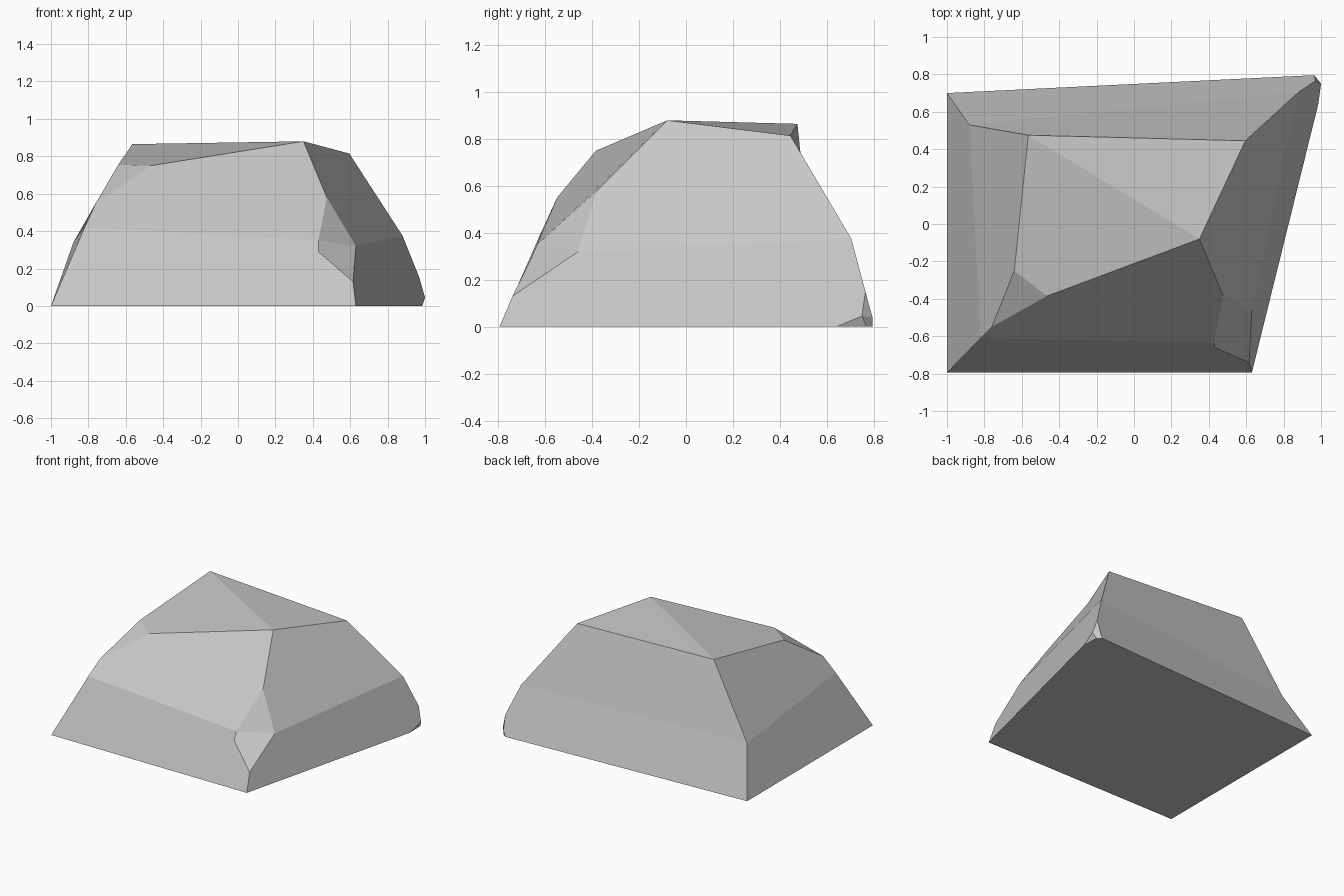
import bpy
import bmesh

default_cube = bpy.data.objects.get("Cube")
if default_cube:
    bpy.data.objects.remove(default_cube, do_unlink=True)


def make_material(name, colour):
    material = bpy.data.materials.new(name)
    material.use_nodes = True
    material.diffuse_color = colour
    shader = material.node_tree.nodes["Principled BSDF"]
    shader.inputs["Base Color"].default_value = colour
    shader.inputs["Roughness"].default_value = 0.9
    return material


def make_faceted(name, corners, facets, material):
    """Build a closed flat-sided solid; each facet lists its corner letters."""
    bm = bmesh.new()
    verts = {letter: bm.verts.new(point) for letter, point in corners.items()}
    for outline in facets.values():
        bm.faces.new([verts[letter] for letter in outline])
    bmesh.ops.recalc_face_normals(bm, faces=bm.faces[:])
    mesh = bpy.data.meshes.new(name)
    bm.to_mesh(mesh)
    bm.free()
    mesh.materials.append(material)
    solid = bpy.data.objects.new(name, mesh)
    bpy.context.collection.objects.link(solid)
    return solid


# Flat footprint, skewed towards the back left
footprint = {"A": (-1, -0.795, 0), "B": (0.63, -0.795, 0),
             "c": (0.985, 0.64, 0), "d": (0.98, 0.77, 0),
             "e": (0.95, 0.795, 0), "D": (-1, 0.7, 0)}

# Worn tip of the back left corner
back_tip = {"f": (0.97, 0.765, 0.15), "g": (1, 0.75, 0.045),
            "h": (0.965, 0.795, 0.04)}

# Chipped front left corner
front_chip = {"j": (0.615, -0.74, 0.13), "k": (0.43, -0.66, 0.29),
              "l": (0.43, -0.635, 0.35), "m": (0.63, -0.46, 0.32),
              "n": (0.475, -0.38, 0.58)}

# Shoulders where the sides bend inwards
shoulders = {"E": (-0.82, -0.61, 0.42), "W": (-0.76, -0.55, 0.55),
             "T": (-0.88, 0.53, 0.34), "S": (0.88, 0.705, 0.375)}

# Sloping crown with one high peak
crown = {"U": (-0.64, -0.25, 0.755), "V": (-0.465, -0.385, 0.75),
         "Q": (-0.565, 0.475, 0.865), "R": (0.595, 0.445, 0.815),
         "P": (0.35, -0.08, 0.88)}

facets = {
    "underside": "ADedcB",
    "front lower": "ABjklE",
    "front upper": "ElnPVW",
    "chip upper": "lmn",
    "chip lower": "kjml",
    "left lower": "BcgfSmj",
    "left upper": "mSRPn",
    "back lower": "DehfST",
    "back upper": "TSRQ",
    "right lower": "AETD",
    "right upper": "EWUQT",
    "crown chip": "WVU",
    "crown right": "UVPQ",
    "crown back": "QPR",
    "tip front": "cdg",
    "tip side": "gdeh",
    "tip upper": "fgh",
}

stone_grey = make_material("stone grey", (0.57, 0.57, 0.57, 1))
make_faceted("rock", footprint | back_tip | front_chip | shoulders | crown,
             facets, stone_grey)
